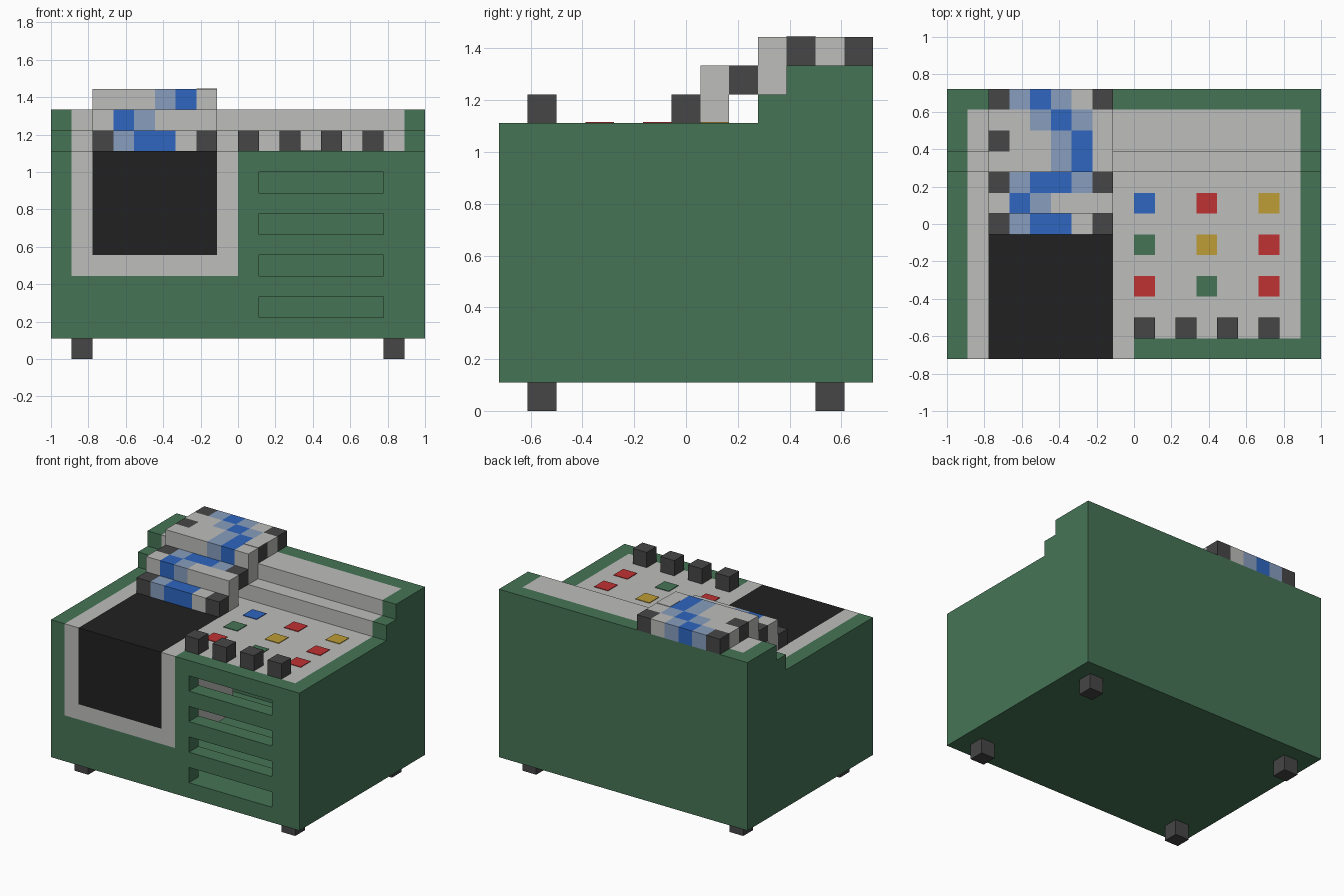
import bpy, bmesh

U = 1 / 9  # size of one block

if "Cube" in bpy.data.objects:
    bpy.data.objects.remove(bpy.data.objects["Cube"], do_unlink=True)


def linear(c):
    c /= 255
    return c / 12.92 if c <= 0.04045 else ((c + 0.055) / 1.055) ** 2.4


def material(name, r, g, b):
    mat = bpy.data.materials.new(name)
    mat.use_nodes = True
    colour = (linear(r), linear(g), linear(b), 1)
    mat.diffuse_color = colour
    mat.node_tree.nodes["Principled BSDF"].inputs["Base Color"].default_value = colour
    return mat


GREEN = material("casing_green", 70, 116, 86)
GREY = material("panel_grey", 189, 189, 187)
DARK = material("dark_grey", 70, 70, 70)
BLACK = material("black", 33, 33, 33)
BLUE = material("blue", 46, 102, 192)
PALE = material("pale_blue", 135, 157, 190)
RED = material("red", 192, 50, 52)
YELLOW = material("yellow", 190, 157, 55)


def prism(bm, x0, x1, profile, slot=0):
    """Extrude a (y, z) outline along x; all in block units."""
    base = bm.faces.new([bm.verts.new((x0 * U, y * U, z * U)) for y, z in profile])
    made = bmesh.ops.extrude_face_region(bm, geom=[base], use_keep_orig=True)["geom"]
    verts = [g for g in made if isinstance(g, bmesh.types.BMVert)]
    bmesh.ops.translate(bm, vec=((x1 - x0) * U, 0, 0), verts=verts)
    for f in {f for v in verts for f in v.link_faces} | {base}:
        f.material_index = slot


def box(bm, x, y, z, slot=0):
    prism(bm, *x, [(y[0], z[0]), (y[1], z[0]), (y[1], z[1]), (y[0], z[1])], slot)


def finish(name, bm, *mats):
    bmesh.ops.recalc_face_normals(bm, faces=bm.faces)
    mesh = bpy.data.meshes.new(name)
    bm.to_mesh(mesh)
    bm.free()
    for m in mats:
        mesh.materials.append(m)
    obj = bpy.data.objects.new(name, mesh)
    bpy.context.collection.objects.link(obj)


def block(name, mat, *boxes):
    bm = bmesh.new()
    for b in boxes:
        box(bm, *b)
    finish(name, bm, mat)


FRONT, BACK = -6.5, 6.5

# Hollow casing: stepped side walls, floor, back and slotted front
for side, x in (("left", 8), ("right", -9)):
    bm = bmesh.new()
    prism(bm, x, x + 1, [(FRONT, 1), (BACK, 1), (BACK, 12), (3.5, 12),
                         (3.5, 11), (2.5, 11), (2.5, 10), (FRONT, 10)])
    finish(side + "_wall", bm, GREEN)
block("floor", GREEN, ((-8, 8), (FRONT, BACK), (1, 2)))
block("back_wall", GREEN, ((-8, 8), (5.5, BACK), (2, 12)))
front = (FRONT, -5.5)
block("front_wall", GREEN, ((-8, 0), front, (2, 4)),
      ((0, 1), front, (2, 10)), ((7, 8), front, (2, 10)),
      *[((1, 7), front, (z, z + 1)) for z in (3, 5, 7, 9)])

# Stepped grey deck, cut short behind the screen housing
for name, x0, x1, y0 in (("control_deck", 0, 8, -5.5), ("rear_deck", -8, 0, -0.5)):
    bm = bmesh.new()
    prism(bm, x0, x1, [(y0, 9), (5.5, 9), (5.5, 12), (3.5, 12),
                       (3.5, 11), (2.5, 11), (2.5, 10), (y0, 10)])
    finish(name, bm, GREY)

# Screen in its grey housing
depth = (FRONT, -0.5)
block("screen_housing", GREY, ((-8, -7), depth, (4, 10)),
      ((-1, 0), depth, (4, 10)), ((-7, -1), depth, (4, 5)))
block("screen", BLACK, ((-7, -1), depth, (5, 10)))

# Feet and knobs
for fb, y in (("front", -5.5), ("back", 4.5)):
    for lr, x in (("left", 7), ("right", -8)):
        block(f"{fb}_{lr}_foot", DARK, ((x, x + 1), (y, y + 1), (0, 1)))
for i in range(4):
    block(f"knob_{i + 1}", DARK, ((2 * i, 2 * i + 1), (-5.5, -4.5), (10, 11)))

# Flat coloured buttons
rows = ((BLUE, RED, YELLOW), (GREEN, YELLOW, RED), (RED, GREEN, RED))
for r, row in enumerate(rows):
    for c, mat in enumerate(row):
        x, y = 3 * c, 0.5 - 2 * r
        block(f"button_{r + 1}_{c + 1}", mat, ((x, x + 1), (y, y + 1), (10, 10.04)))

# Patterned strip climbing the steps: one colour letter per block
KEY = "DGPB"
strip = (("DPBBGD", 10, 11), ("GBPGGG", 10, 12), ("DPBBPD", 11, 12),
         ("GGGPBG", 11, 13), ("DGGPBD", 12, 13), ("GGPBPG", 12, 13),
         ("DPBPGD", 12, 13))
for r, (pattern, low, high) in enumerate(strip):
    y = r - 0.5
    bm = bmesh.new()
    for i, letter in enumerate(pattern):
        box(bm, (i - 7, i - 6), (y, y + 1), (low, high), KEY.index(letter))
    finish(f"strip_row_{r + 1}", bm, DARK, GREY, PALE, BLUE)
block("strip_grey_patch", GREY, ((-2, -1), (3.5, 4.5), (13, 13.03)))
